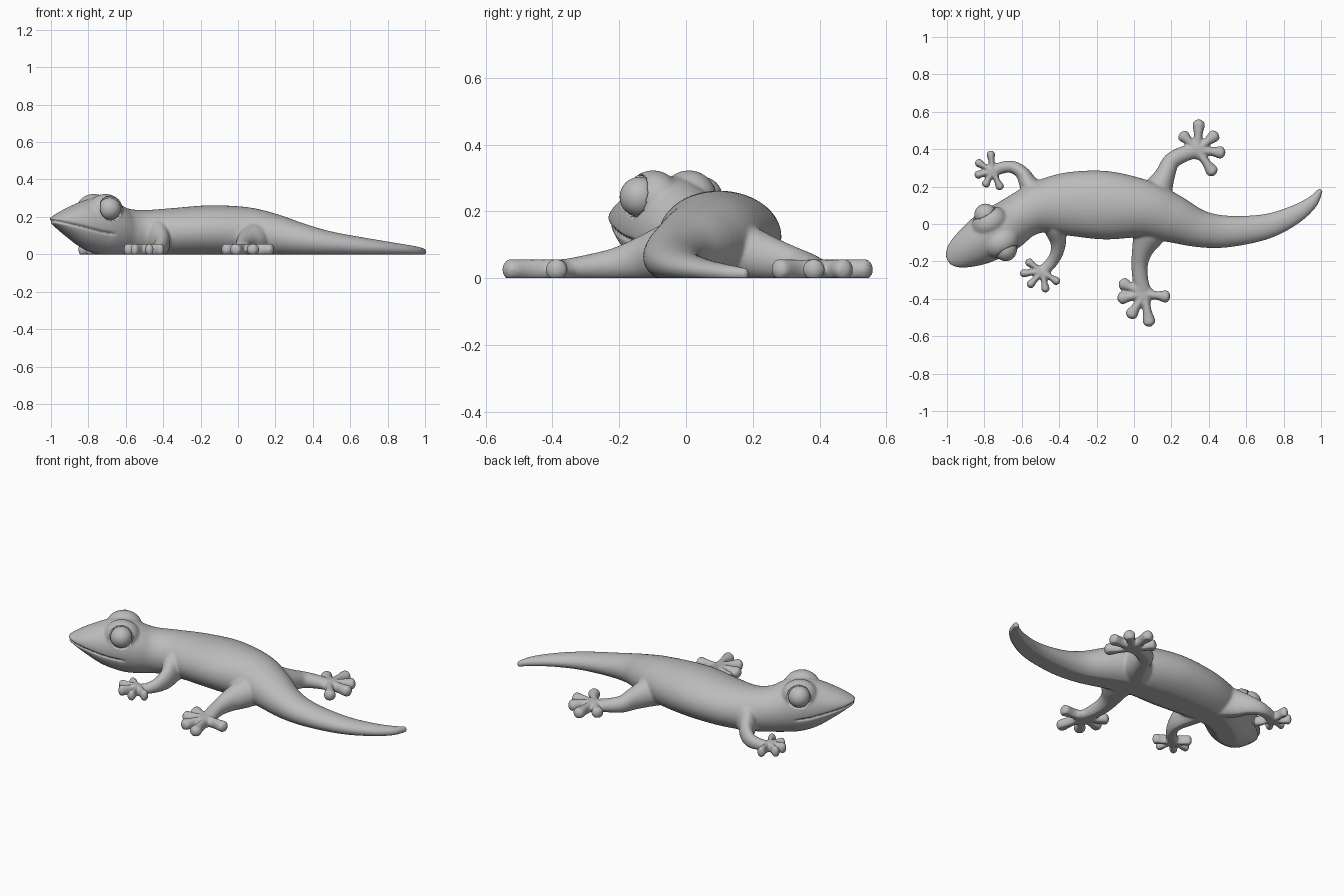
import bpy, bmesh, math
from mathutils import Vector, Matrix

cube = bpy.data.objects.get("Cube")
if cube:
    bpy.data.objects.remove(cube, do_unlink=True)

grey = bpy.data.materials.new("soft_grey")
grey.use_nodes = True
grey.diffuse_color = (0.5, 0.5, 0.5, 1)
grey.node_tree.nodes["Principled BSDF"].inputs["Base Color"].default_value = (0.5, 0.5, 0.5, 1)

HEAD_BACK = Vector((0.87, 0.5, 0)).normalized()
HEAD_SIDE = Vector((0.5, -0.87, 0)).normalized()
SNOUT = Vector((-1.0, -0.19, 0))
EYE_MID = Vector((-0.74, -0.045, 0.243))
EYE_R = 0.06


def catmull(pts, steps):
    """Smooth a list of tuples with a Catmull-Rom spline."""
    p = [Vector(q) for q in pts]
    p = [2 * p[0] - p[1]] + p + [2 * p[-1] - p[-2]]
    out = []
    for i in range(1, len(p) - 2):
        a, b, c, d = p[i - 1:i + 3]
        for k in range(steps):
            t = k / steps
            out.append(0.5 * (2 * b + (c - a) * t + (2 * a - 5 * b + 4 * c - d) * t ** 2
                              + (3 * b - a - 3 * c + d) * t ** 3))
    return out + [p[-2]]


def loft(bm, stations, steps=5, sides=24):
    """Closed tube through stations of x, y, half width, top, bottom."""
    pts = catmull(stations, steps)
    rings = []
    for i, q in enumerate(pts):
        x, y, w, top, low = q
        a, b = pts[max(i - 1, 0)], pts[min(i + 1, len(pts) - 1)]
        side = Vector((-(b[1] - a[1]), b[0] - a[0], 0)).normalized()
        w, h = max(w, 0.004), max((top - low) / 2, 0.004)
        mid = Vector((x, y, (top + low) / 2))
        ring = []
        for k in range(sides):
            ang = math.tau * k / sides
            ring.append(bm.verts.new(mid + side * w * math.cos(ang)
                                     + Vector((0, 0, h * math.sin(ang)))))
        rings.append(ring)
    for r, s in zip(rings, rings[1:]):
        for k in range(sides):
            n = (k + 1) % sides
            bm.faces.new((r[k], r[n], s[n], s[k]))
    bm.faces.new(rings[0][::-1])
    bm.faces.new(rings[-1])


def ball(bm, centre, size, turn=0):
    m = Matrix.Translation(centre) @ Matrix.Rotation(turn, 4, 'Z') @ Matrix.Diagonal((*size, 1))
    bmesh.ops.create_uvsphere(bm, u_segments=32, v_segments=20, radius=1, matrix=m)


def limb(bm, path, toes, scale):
    """A leg, its palm, and toes with clubbed tips."""
    loft(bm, [(*p, -0.006) for p in path])
    palm = Vector(path[-1][:2])
    ball(bm, (*palm, 0.024), (0.05 * scale, 0.05 * scale, 0.03))
    for tip in toes:
        run = Vector(tip) - palm
        stations = []
        for t, w in ((0, 0.024), (0.5, 0.022), (0.8, 0.032), (0.93, 0.029), (1.03, 0.008)):
            q = palm + run * t
            h = 0.03 * min(1, w / 0.022)
            stations.append((q.x, q.y, w * scale, 0.027 + h, 0.024 - h))
        loft(bm, stations, 4, 16)


bm = bmesh.new()

# tail, trunk and head
loft(bm, [
    (1.0, 0.185, 0.012, 0.03, -0.005), (0.95, 0.115, 0.034, 0.043, -0.01),
    (0.85, 0.045, 0.052, 0.06, -0.01), (0.7, -0.015, 0.068, 0.085, -0.01),
    (0.5, -0.04, 0.085, 0.122, -0.01), (0.35, -0.025, 0.1, 0.165, -0.01),
    (0.2, 0.03, 0.13, 0.217, -0.01), (0.05, 0.08, 0.155, 0.252, -0.01),
    (-0.15, 0.1, 0.183, 0.262, -0.01), (-0.35, 0.107, 0.17, 0.247, -0.01),
    (-0.5, 0.09, 0.14, 0.237, -0.01), (-0.6, 0.045, 0.125, 0.247, -0.01),
    (-0.68, -0.01, 0.133, 0.29, -0.01), (-0.75, -0.05, 0.136, 0.305, 0.0),
    (-0.83, -0.1, 0.122, 0.284, 0.035), (-0.91, -0.145, 0.096, 0.248, 0.095),
    (-0.965, -0.175, 0.066, 0.217, 0.14), (-1.0, -0.192, 0.03, 0.195, 0.165)], sides=40)

# brow bulges
head_turn = math.atan2(HEAD_BACK.y, HEAD_BACK.x)
for s in (1, -1):
    ball(bm, EYE_MID + HEAD_SIDE * s * 0.062 - Vector((0, 0, 0.008)), (0.1, 0.08, 0.088), head_turn)

# legs: x, y, half width, top
limb(bm, [(0.06, 0.08, 0.11, 0.2), (0.12, 0.17, 0.085, 0.17), (0.165, 0.26, 0.055, 0.125),
          (0.2, 0.335, 0.046, 0.09), (0.27, 0.375, 0.043, 0.07), (0.34, 0.395, 0.04, 0.055)],
     [(0.25, 0.485), (0.347, 0.555), (0.445, 0.485), (0.485, 0.38), (0.43, 0.265)], 1.05)
limb(bm, [(0.1, 0.05, 0.11, 0.2), (0.08, -0.05, 0.09, 0.17), (0.045, -0.14, 0.057, 0.125),
          (0.03, -0.22, 0.044, 0.09), (0.035, -0.3, 0.042, 0.07), (0.055, -0.375, 0.04, 0.055)],
     [(-0.075, -0.31), (-0.085, -0.4), (-0.025, -0.5), (0.085, -0.545), (0.19, -0.39)], 1.05)
limb(bm, [(-0.44, 0.05, 0.07, 0.21), (-0.42, -0.03, 0.058, 0.18), (-0.405, -0.1, 0.042, 0.13),
          (-0.415, -0.16, 0.034, 0.09), (-0.445, -0.21, 0.032, 0.06), (-0.49, -0.255, 0.032, 0.05)],
     [(-0.575, -0.195), (-0.608, -0.265), (-0.565, -0.335), (-0.47, -0.363), (-0.4, -0.315)], 0.72)
limb(bm, [(-0.5, 0.15, 0.07, 0.21), (-0.56, 0.21, 0.052, 0.165), (-0.595, 0.27, 0.038, 0.12),
          (-0.65, 0.305, 0.033, 0.08), (-0.71, 0.3, 0.032, 0.06), (-0.755, 0.28, 0.032, 0.05)],
     [(-0.768, 0.39), (-0.845, 0.335), (-0.85, 0.26), (-0.8, 0.2), (-0.71, 0.185)], 0.72)

bmesh.ops.recalc_face_normals(bm, faces=bm.faces)
mesh = bpy.data.meshes.new("body")
bm.to_mesh(mesh)
bm.free()
body = bpy.data.objects.new("body", mesh)
bpy.context.collection.objects.link(body)
bpy.context.view_layer.objects.active = body
body.select_set(True)

# fuse the parts into one skin with soft joins
remesh = body.modifiers.new("fuse", 'REMESH')
remesh.mode = 'VOXEL'
remesh.voxel_size = 0.006
soften = body.modifiers.new("soften", 'SMOOTH')
soften.factor = 0.5
soften.iterations = 14
for name in ("fuse", "soften"):
    bpy.ops.object.modifier_apply(modifier=name)

# mouth groove, eye sockets and flat underside
eyes = [EYE_MID + HEAD_SIDE * s * 0.108 for s in (1, -1)]
for v in body.data.vertices:
    co = v.co.copy()
    back = (co - SNOUT).dot(HEAD_BACK)
    if back < 0.33 and co.y < 0.16 and co.x < -0.55:
        line = 0.18 - 0.25 * back + 0.1 * max(0, back - 0.24)
        fade = min(1, max(0, (0.33 - back) / 0.04))
        off = (co.z - line) / 0.006
        axis = SNOUT + HEAD_BACK * max(back, 0.05)
        inward = Vector((axis.x - co.x, axis.y - co.y, 0))
        if inward.length > 0.02:
            depth = 0.011 * math.exp(-off * off)
            if off < 0:
                depth += 0.005 * math.exp(-abs(off) / 6)
            co += inward.normalized() * depth * fade
    for e in eyes:
        if (co - e).length < EYE_R + 0.005:
            co += (EYE_MID - e).normalized() * 0.035
    co.z = max(co.z, 0)
    v.co = co
body.data.materials.clear()
body.data.materials.append(grey)
bpy.ops.object.shade_smooth()

# eyes
for name, e in zip(("right_eye", "left_eye"), eyes):
    bm = bmesh.new()
    ball(bm, (0, 0, 0), (EYE_R,) * 3)
    m = bpy.data.meshes.new(name)
    bm.to_mesh(m)
    bm.free()
    m.materials.append(grey)
    m.shade_smooth()
    ob = bpy.data.objects.new(name, m)
    ob.location = e
    bpy.context.collection.objects.link(ob)
